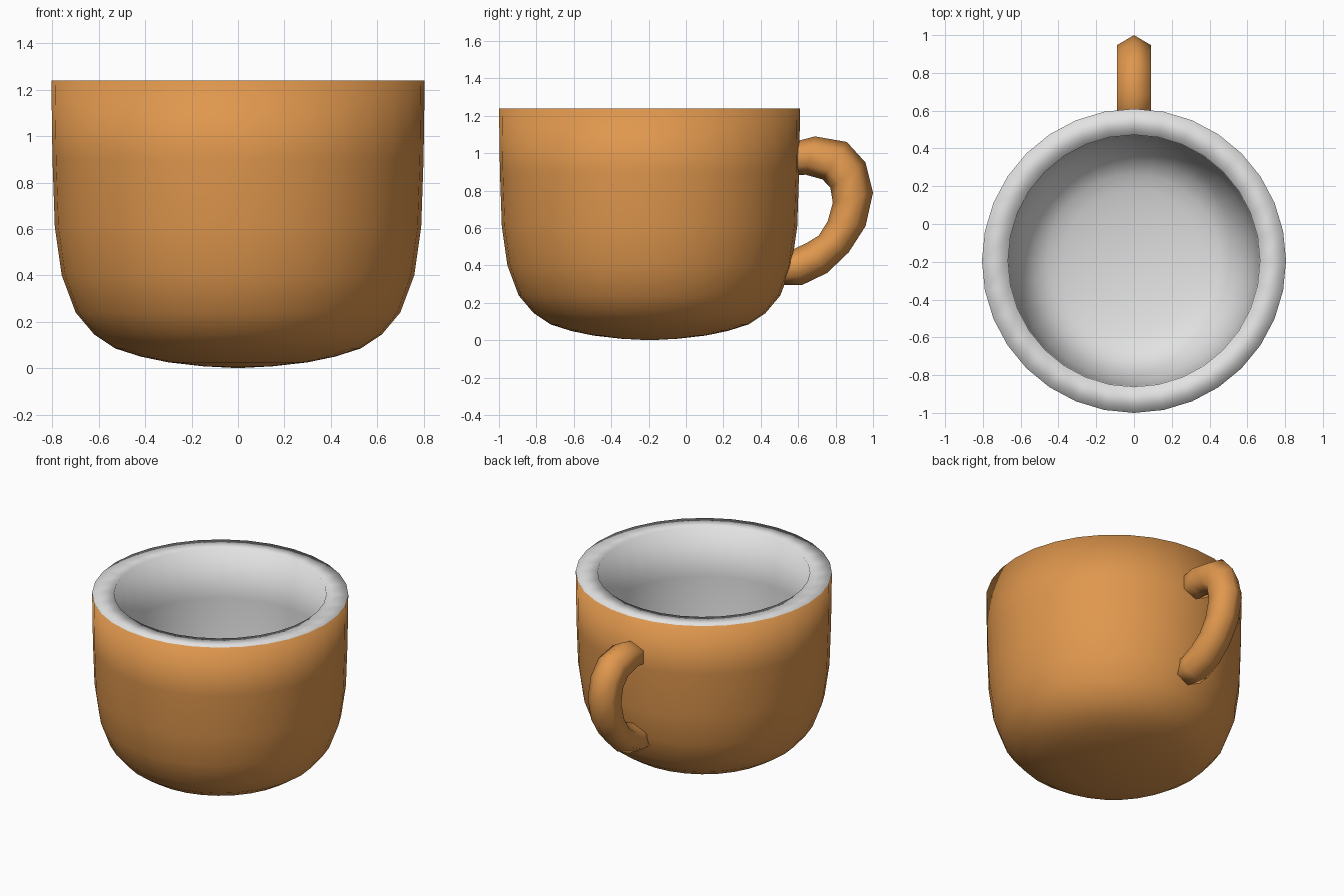
import bpy, bmesh, math
from mathutils import Vector

if "Cube" in bpy.data.objects:
    bpy.data.objects.remove(bpy.data.objects["Cube"])


def material(name, rgb):
    m = bpy.data.materials.new(name)
    m.diffuse_color = (*rgb, 1)
    m.use_nodes = True
    m.node_tree.nodes["Principled BSDF"].inputs["Base Color"].default_value = m.diffuse_color
    return m


ORANGE = material("orange glaze", (0.74, 0.31, 0.075))
WHITE = material("white glaze", (0.75, 0.76, 0.75))


def finish(bm, name, mats):
    bmesh.ops.recalc_face_normals(bm, faces=bm.faces)
    for f in bm.faces:
        f.smooth = True
    me = bpy.data.meshes.new(name)
    bm.to_mesh(me)
    bm.free()
    for m in mats:
        me.materials.append(m)
    ob = bpy.data.objects.new(name, me)
    bpy.context.collection.objects.link(ob)
    return ob


# Cup body: closed lathe profile, outside then inside (radius, height)
SIDES, CY = 32, -0.195
outer = [(0, 0), (0.15, 0.008), (0.30, 0.025), (0.42, 0.05), (0.53, 0.085),
         (0.62, 0.145), (0.70, 0.24), (0.76, 0.40), (0.79, 0.61),
         (0.80, 0.90), (0.805, 1.24)]
inner = [(0.667, 1.24), (0.665, 0.90), (0.655, 0.62), (0.63, 0.45),
         (0.585, 0.33), (0.53, 0.25), (0.46, 0.205), (0.38, 0.18),
         (0.27, 0.16), (0.14, 0.145), (0, 0.14)]
bm = bmesh.new()
rings = []
for r, z in outer + inner:
    n = SIDES if r else 1
    rings.append([bm.verts.new((r * math.sin(2 * math.pi * i / SIDES),
                                CY + r * math.cos(2 * math.pi * i / SIDES), z))
                  for i in range(n)])
for k in range(len(rings) - 1):
    a, b = rings[k], rings[k + 1]
    for i in range(SIDES):
        j = (i + 1) % SIDES
        if len(a) == 1:
            f = bm.faces.new((a[0], b[j], b[i]))
        elif len(b) == 1:
            f = bm.faces.new((a[i], a[j], b[0]))
        else:
            f = bm.faces.new((a[i], a[j], b[j], b[i]))
        # rim and inside are white
        f.material_index = 1 if k >= len(outer) - 1 else 0
finish(bm, "cup_body", [ORANGE, WHITE])

# Handle: hexagonal tube through pairs of outer and inner (y, z) points
pairs = [((0.50, 1.04), (0.50, 0.88)), ((0.69, 1.09), (0.64, 0.885)),
         ((0.86, 1.06), (0.73, 0.86)), ((0.96, 0.95), (0.772, 0.815)),
         ((1.0, 0.79), (0.785, 0.735)), ((0.96, 0.61), (0.757, 0.635)),
         ((0.87, 0.47), (0.71, 0.56)), ((0.755, 0.36), (0.645, 0.52)),
         ((0.62, 0.295), (0.57, 0.485)), ((0.50, 0.295), (0.49, 0.46))]
bm = bmesh.new()
rings = []
for o, i in pairs:
    vo, vi = Vector((0, *o)), Vector((0, *i))
    mid, half = (vo + vi) / 2, (vo - vi) / 2
    rings.append([bm.verts.new(mid + half * math.cos(math.pi * k / 3)
                               + Vector((0.105 * math.sin(math.pi * k / 3), 0, 0)))
                  for k in range(6)])
for a, b in zip(rings, rings[1:]):
    for k in range(6):
        j = (k + 1) % 6
        bm.faces.new((a[k], a[j], b[j], b[k]))
bm.faces.new(rings[0])
bm.faces.new(rings[-1])
finish(bm, "handle", [ORANGE])
